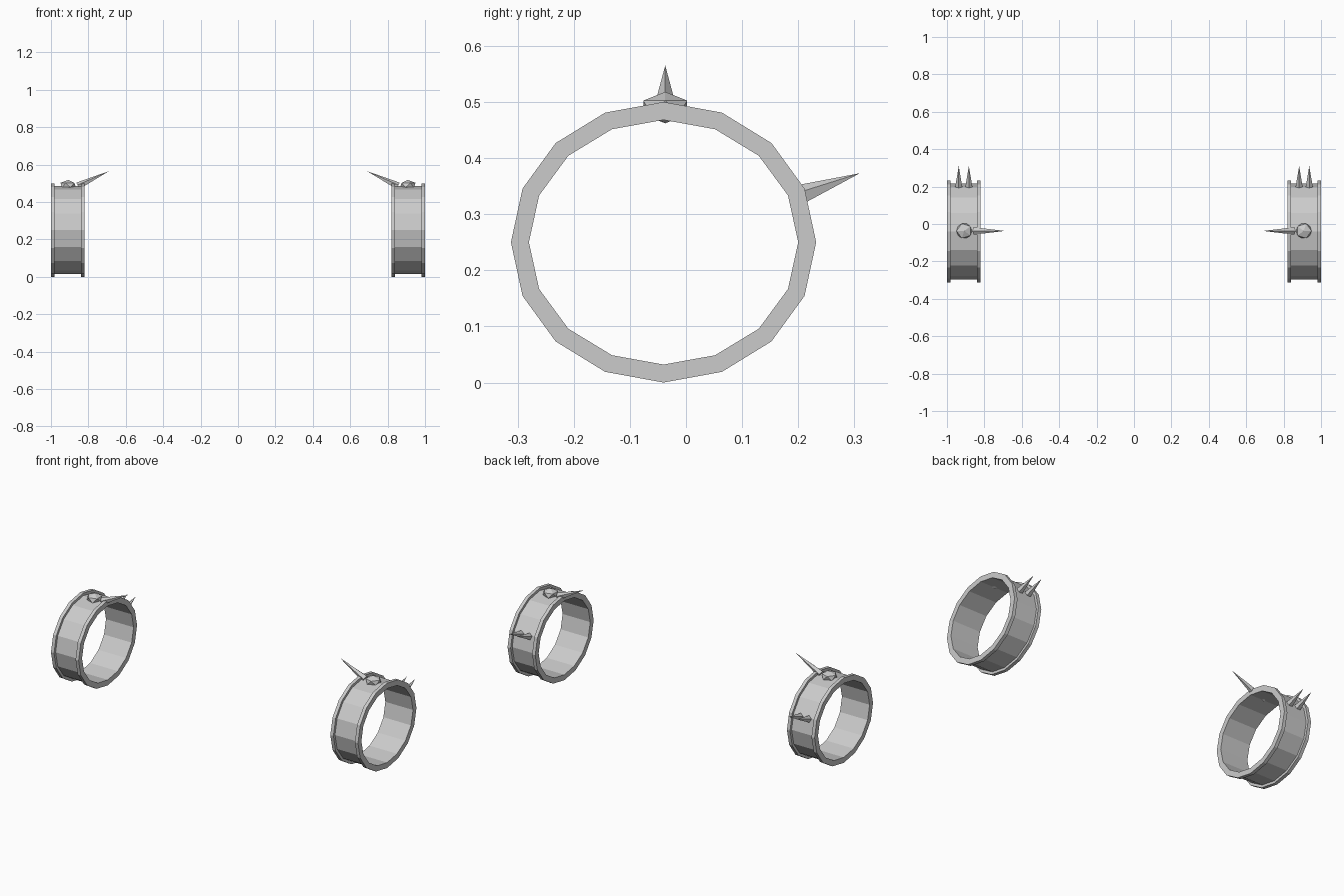
import bpy, bmesh, math
from mathutils import Vector, Matrix

if "Cube" in bpy.data.objects:
    bpy.data.objects.remove(bpy.data.objects["Cube"])

CY, CZ, SIDES = -0.04, 0.25, 16


def finish(name, bm):
    bmesh.ops.recalc_face_normals(bm, faces=bm.faces)
    me = bpy.data.meshes.new(name)
    bm.to_mesh(me)
    bm.free()
    ob = bpy.data.objects.new(name, me)
    bpy.context.collection.objects.link(ob)
    # mirrored twin on the other side of x = 0
    mod = ob.modifiers.new("mirror", 'MIRROR')
    mod.use_axis[0] = True
    return ob


def band(name, profile):
    # sweep a closed cross-section (x, y radius, z radius) round an ellipse
    bm = bmesh.new()
    rings = []
    for i in range(SIDES):
        a = 2 * math.pi * i / SIDES
        rings.append([bm.verts.new((x, CY + ry * math.sin(a), CZ + rz * math.cos(a)))
                      for x, ry, rz in profile])
    n = len(profile)
    for i in range(SIDES):
        r, s = rings[i], rings[(i + 1) % SIDES]
        for j in range(n):
            k = (j + 1) % n
            bm.faces.new((r[j], r[k], s[k], s[j]))
    return finish(name, bm)


def spike(name, base, tip, radius, sides=5):
    base, tip = Vector(base), Vector(tip)
    d = tip - base
    m = Matrix.Translation((base + tip) / 2) @ d.to_track_quat('Z', 'Y').to_matrix().to_4x4()
    bm = bmesh.new()
    bmesh.ops.create_cone(bm, cap_ends=True, segments=sides, radius1=radius,
                          radius2=0, depth=d.length, matrix=m)
    bmesh.ops.remove_doubles(bm, verts=bm.verts, dist=1e-5)
    return finish(name, bm)


# cuff: thin band with a raised rim at each end
OUT, MID, INN = (0.272, 0.25), (0.257, 0.235), (0.24, 0.218)
band("cuff_band", [(0.82, *INN), (0.82, *MID), (0.82, *OUT), (0.84, *OUT), (0.84, *MID),
                   (0.98, *MID), (0.98, *OUT), (1.0, *OUT), (1.0, *MID), (1.0, *INN)])

# flattened faceted stud on top
bm = bmesh.new()
bmesh.ops.create_icosphere(bm, subdivisions=1, radius=1, matrix=Matrix.Translation(
    (0.908, CY + 0.003, 0.49)) @ Matrix.Diagonal((0.046, 0.046, 0.028, 1)))
finish("top_stud", bm)

# long spike pointing inward
spike("inner_spike", (0.855, -0.037, 0.485), (0.69, -0.037, 0.565), 0.021)

# pair of spikes at the back
for i, x in enumerate((0.883, 0.937)):
    spike(f"back_spike_{i + 1}", (x, 0.2, 0.332), (x, 0.31, 0.373), 0.02)
